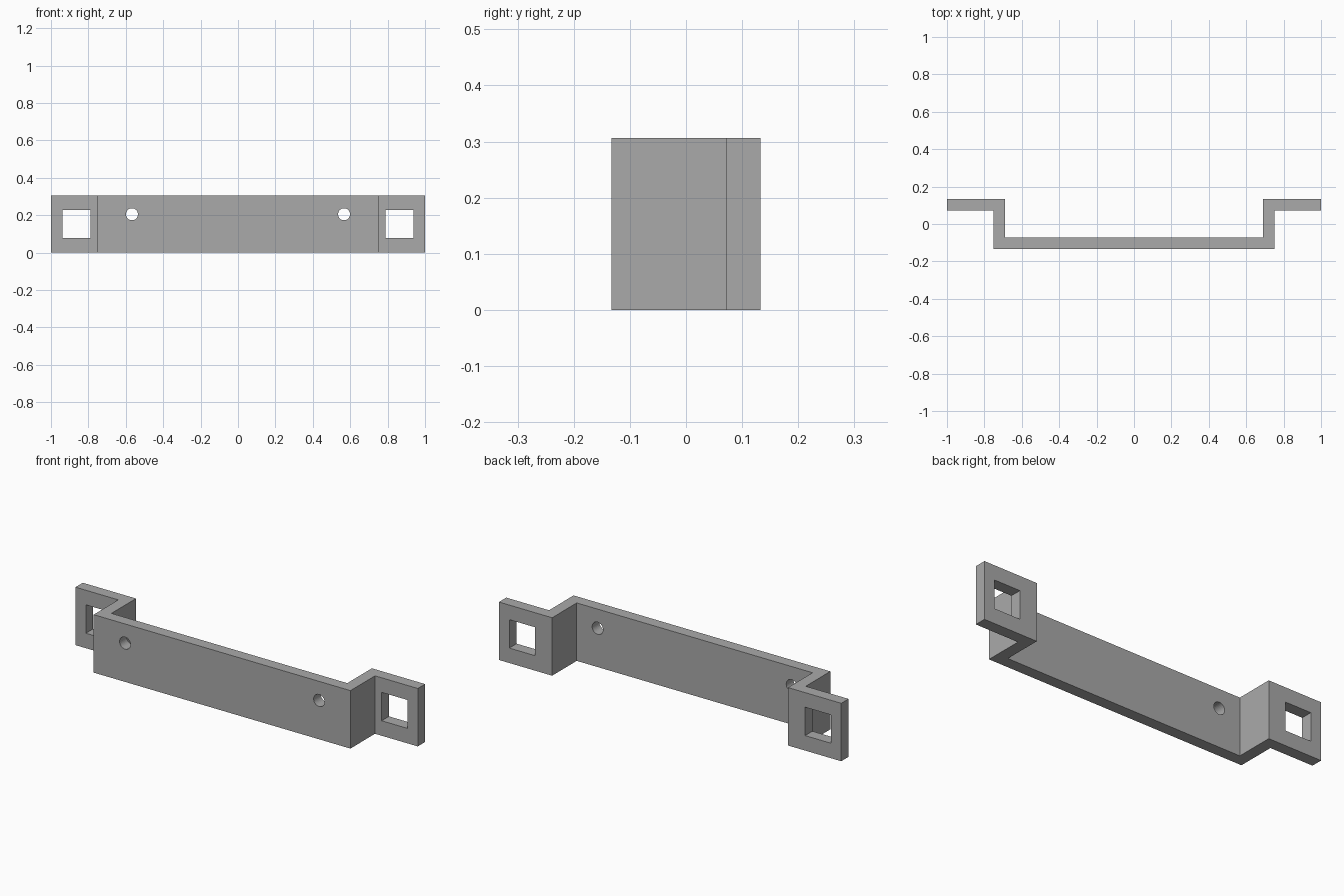
import bpy
import bmesh
from math import pi

HEIGHT = 0.306
DEPTH = 0.133      # half of the overall depth
WALL = 0.061       # sheet thickness
LEG = 0.75         # outer side of the legs

cube = bpy.data.objects.get("Cube")
if cube:
    bpy.data.objects.remove(cube, do_unlink=True)

grey = bpy.data.materials.new("plain grey")
grey.use_nodes = True
colour = (0.4, 0.4, 0.4, 1)
grey.diffuse_color = colour
grey.node_tree.nodes["Principled BSDF"].inputs["Base Color"].default_value = colour


def add_object(name, bm):
    bmesh.ops.recalc_face_normals(bm, faces=bm.faces)
    mesh = bpy.data.meshes.new(name)
    bm.to_mesh(mesh)
    bm.free()
    mesh.materials.append(grey)
    obj = bpy.data.objects.new(name, mesh)
    bpy.context.collection.objects.link(obj)
    return obj


def cut(target, cutter):
    cutter.hide_render = True
    cutter.hide_set(True)
    cutter.display_type = 'WIRE'
    mod = target.modifiers.new(cutter.name, 'BOOLEAN')
    mod.operation = 'DIFFERENCE'
    mod.solver = 'EXACT'
    mod.object = cutter


# Bracket: one folded strip, mirrored profile extruded upward
inner = LEG - WALL
front = [(LEG, -DEPTH), (LEG, DEPTH - WALL), (1, DEPTH - WALL)]
back = [(1, DEPTH), (inner, DEPTH), (inner, WALL - DEPTH)]
half = front + back
profile = half + [(-x, y) for x, y in reversed(half)]
bm = bmesh.new()
face = bm.faces.new([bm.verts.new((x, y, 0)) for x, y in profile])
top = bmesh.ops.extrude_face_region(bm, geom=[face])["geom"]
bmesh.ops.translate(bm, vec=(0, 0, HEIGHT),
                    verts=[v for v in top if isinstance(v, bmesh.types.BMVert)])
bracket = add_object("mounting_bracket", bm)

for side, sign in (("left", 1), ("right", -1)):
    # Square window through each end tab
    bm = bmesh.new()
    bmesh.ops.create_cube(bm, size=0.15)
    window = add_object(side + "_window_cutter", bm)
    window.location = (sign * 0.864, DEPTH - WALL / 2, 0.154)
    cut(bracket, window)

    # Round screw hole through the long plate
    bm = bmesh.new()
    bmesh.ops.create_cone(bm, cap_ends=True, segments=32, radius1=0.032,
                          radius2=0.032, depth=0.15)
    hole = add_object(side + "_hole_cutter", bm)
    hole.rotation_euler.x = pi / 2
    hole.location = (sign * 0.567, WALL / 2 - DEPTH, 0.205)
    cut(bracket, hole)

# Smooth hole walls, sharp folds
bpy.context.view_layer.objects.active = bracket
bracket.select_set(True)
bpy.ops.object.shade_smooth_by_angle()
